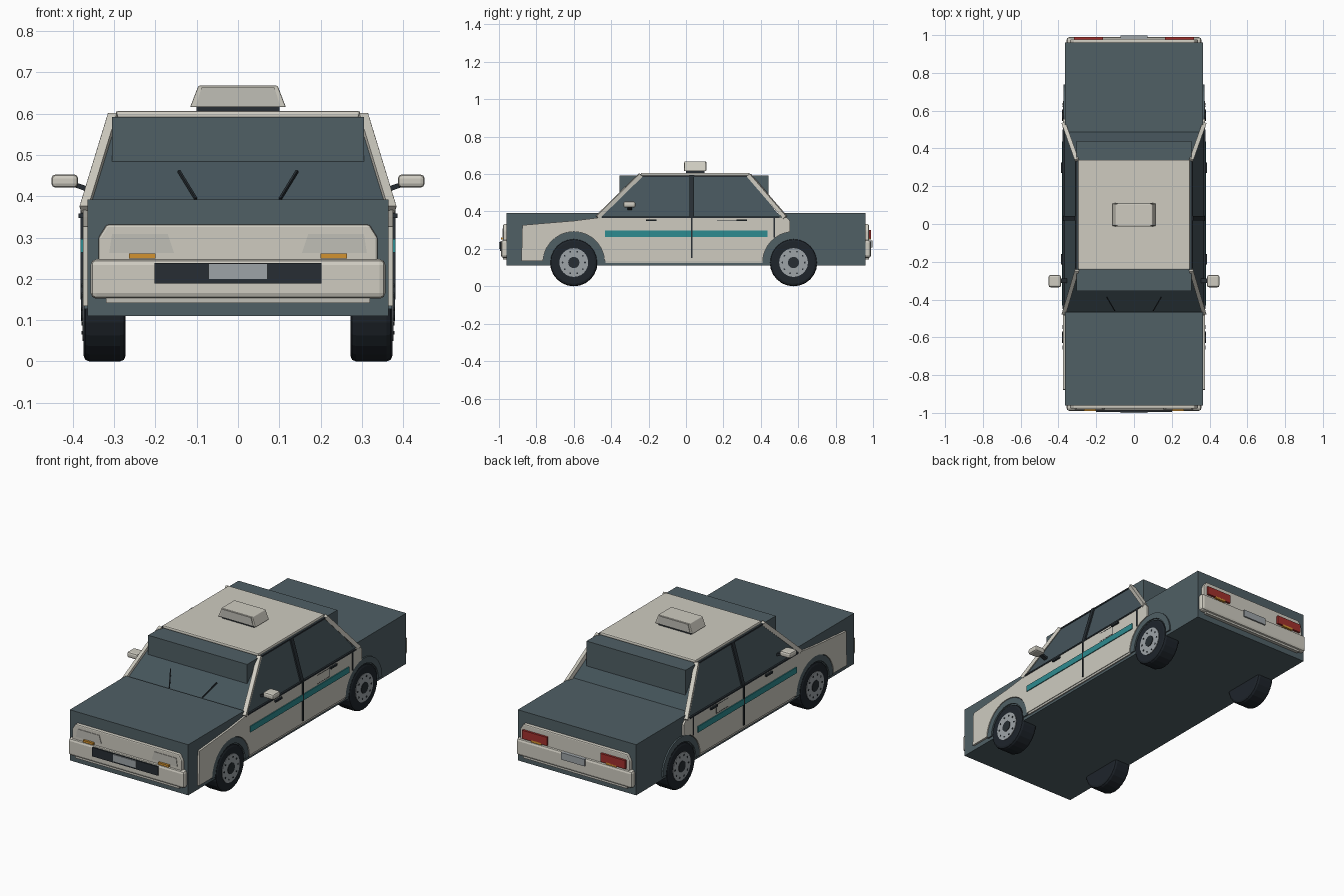
import bpy, bmesh, math
from mathutils import Vector

old = bpy.data.objects.get("Cube")
if old:
    bpy.data.objects.remove(old)


def material(name, r, g, b):
    m = bpy.data.materials.new(name)
    m.use_nodes = True
    m.diffuse_color = (r, g, b, 1)
    m.node_tree.nodes["Principled BSDF"].inputs["Base Color"].default_value = (r, g, b, 1)
    return m


CREAM = material("cream paint", 0.62, 0.60, 0.53)
SLATE = material("slate body", 0.08, 0.115, 0.13)
GLASS = material("dark glass", 0.06, 0.09, 0.105)
TRIM = material("black trim", 0.02, 0.027, 0.033)
TYRE = material("tyre rubber", 0.013, 0.018, 0.024)
SILVER = material("silver grey", 0.34, 0.37, 0.39)
AMBER = material("amber lamp", 0.65, 0.29, 0.03)
RED = material("red lamp", 0.36, 0.03, 0.026)
TEAL = material("teal stripe", 0.027, 0.26, 0.28)
LENS = material("pale lens", 0.53, 0.52, 0.47)


def finish(name, bm, mat, bevel=0):
    bmesh.ops.recalc_face_normals(bm, faces=bm.faces)
    me = bpy.data.meshes.new(name)
    bm.to_mesh(me)
    bm.free()
    me.materials.append(mat)
    ob = bpy.data.objects.new(name, me)
    bpy.context.collection.objects.link(ob)
    if bevel:
        mod = ob.modifiers.new("Bevel", "BEVEL")
        mod.width = bevel
        mod.segments = 2
        mod.limit_method = "ANGLE"
    return ob


def loft(name, ring_a, ring_b, mat, bevel=0):
    """Solid between two matching outlines."""
    bm = bmesh.new()
    a = [bm.verts.new(p) for p in ring_a]
    b = [bm.verts.new(p) for p in ring_b]
    bm.faces.new(a)
    bm.faces.new(b)
    for i in range(len(a)):
        j = (i + 1) % len(a)
        bm.faces.new((a[i], a[j], b[j], b[i]))
    return finish(name, bm, mat, bevel)


def rect(x0, x1, y0, y1, z):
    return [(x0, y0, z), (x1, y0, z), (x1, y1, z), (x0, y1, z)]


def box(name, x, y, z, mat, bevel=0):
    return loft(name, rect(*x, *y, z[0]), rect(*x, *y, z[1]), mat, bevel)


def side_plate(name, outline, x0, x1, mat, bevel=0):
    """Outline in (y, z), extruded along x."""
    return loft(name, [(x0, y, z) for y, z in outline], [(x1, y, z) for y, z in outline], mat, bevel)


def end_plate(name, outline, y0, y1, mat, bevel=0):
    """Outline in (x, z), extruded along y."""
    return loft(name, [(x, y0, z) for x, z in outline], [(x, y1, z) for x, z in outline], mat, bevel)


def beam(name, p, q, w, h, mat):
    p, q = Vector(p), Vector(q)
    d = (q - p).normalized()
    u = d.cross(Vector((0, 0, 1))).normalized()
    v = d.cross(u)
    corners = [u * w + v * h, v * h - u * w, -u * w - v * h, u * w - v * h]
    return loft(name, [p + c for c in corners], [q + c for c in corners], mat)


def arc(cy, cz, r, a0, a1, n=14):
    steps = [math.radians(a0 + (a1 - a0) * i / n) for i in range(n + 1)]
    return [(cy + r * math.cos(a), cz + r * math.sin(a)) for a in steps]


def disc(name, cy, r, x0, x1, mat, bevel=0):
    return side_plate(name, arc(cy, 0.127, r, 0, 345, 23), x0, x1, mat, bevel)


FRONT, REAR, AXLE_Z = -0.6, 0.575, 0.127

# Body shell
box("lower_body", (-0.365, 0.365), (-0.96, 0.96), (0.11, 0.37), SLATE)
box("hood", (-0.365, 0.365), (-0.96, -0.465), (0.36, 0.392), SLATE)
box("trunk", (-0.365, 0.365), (0.485, 0.96), (0.36, 0.392), SLATE)
box("cabin_core", (-0.305, 0.305), (-0.355, 0.44), (0.36, 0.592), SLATE)
loft("window_glass", rect(-0.37, 0.37, -0.475, 0.505, 0.368),
     rect(-0.304, 0.304, -0.245, 0.335, 0.592), GLASS)
box("roof", (-0.297, 0.297), (-0.242, 0.34), (0.588, 0.607), CREAM, 0.007)

# Roof sign
box("sign_base", (-0.1, 0.1), (0.0, 0.1), (0.605, 0.617), TRIM)
loft("roof_sign", rect(-0.116, 0.116, -0.01, 0.108, 0.616),
     rect(-0.096, 0.096, -0.008, 0.106, 0.668), CREAM, 0.003)
end_plate("sign_front_panel", [(-0.102, 0.619), (0.102, 0.619), (0.088, 0.664), (-0.088, 0.664)],
          -0.012, -0.004, LENS)
end_plate("sign_back_panel", [(-0.102, 0.619), (0.102, 0.619), (0.088, 0.664), (-0.088, 0.664)],
          0.102, 0.11, LENS)

# Front and rear ends share a fascia and a bumper
for end, s in (("front", -1), ("rear", 1)):
    def span(a, b):
        return sorted((s * a, s * b))
    end_plate(end + "_fascia", [(-0.338, 0.24), (0.338, 0.24), (0.338, 0.30), (0.318, 0.332),
                                (-0.318, 0.332), (-0.338, 0.30)], *span(0.95, 0.978), CREAM, 0.006)
    box(end + "_bumper", (-0.357, 0.357), span(0.945, 0.989), (0.152, 0.248), CREAM, 0.014)
    box(end + "_bumper_lip", (-0.32, 0.32), span(0.95, 0.978), (0.142, 0.155), LENS)
    for k in (-1, 1):
        side = "_left" if k > 0 else "_right"
        box(end + "_indicator" + side, sorted((k * 0.2, k * 0.264)), span(0.96, 0.99),
            (0.249, 0.261), AMBER)
        if s < 0:
            end_plate("headlight" + side, [(k * 0.155, 0.263), (k * 0.312, 0.263), (k * 0.305, 0.309),
                                           (k * 0.17, 0.309)], -0.981, -0.975, LENS)
        else:
            end_plate("taillight" + side, [(k * 0.165, 0.255), (k * 0.318, 0.255), (k * 0.318, 0.302),
                                           (k * 0.165, 0.302)], 0.97, 0.99, RED)
box("front_bumper_inset", (-0.202, 0.202), (-0.995, -0.98), (0.189, 0.239), TRIM)
box("front_number_plate", (-0.072, 0.072), (-1.0, -0.99), (0.199, 0.237), SILVER)
box("rear_number_plate", (-0.072, 0.072), (0.98, 0.997), (0.207, 0.246), SILVER)

# Everything that repeats on both sides
door_panel = ([(-0.88, 0.135)] + arc(FRONT, AXLE_Z, 0.165, 177, 3)
              + arc(REAR, AXLE_Z, 0.165, 177, 97, 8)
              + [(0.555, 0.35), (0.54, 0.368), (-0.46, 0.368), (-0.6, 0.35), (-0.875, 0.327)])

for k, side in ((1, "_left"), (-1, "_right")):
    def plate(name, y0, y1, z0, z1, x0, x1, mat, bevel=0):
        return box(name + side, sorted((k * x0, k * x1)), (y0, y1), (z0, z1), mat, bevel)

    side_plate("side_panel" + side, door_panel, k * 0.36, k * 0.376, CREAM)
    plate("sill", -0.43, 0.41, 0.124, 0.136, 0.36, 0.372, LENS)
    plate("stripe", -0.432, 0.436, 0.264, 0.297, 0.37, 0.381, TEAL)
    plate("waist_trim", -0.45, 0.5, 0.364, 0.372, 0.36, 0.379, TRIM)
    plate("door_seam", 0.027, 0.034, 0.15, 0.367, 0.37, 0.382, TRIM)
    plate("rear_door_seam", 0.469, 0.475, 0.262, 0.367, 0.37, 0.378, TRIM)

    # Door handles and fine outlines of the fuel flap
    for door, y in (("front", -0.215), ("rear", 0.27)):
        plate(door + "_handle", y, y + 0.056, 0.348, 0.358, 0.37, 0.386, TRIM)
    for z in (0.305, 0.352):
        plate("flap_line", 0.165, 0.27, z, z + 0.002, 0.37, 0.377, TRIM)
    plate("flap_edge", 0.269, 0.271, 0.305, 0.354, 0.37, 0.377, TRIM)

    # Pillars and window surrounds
    beam("front_pillar" + side, (k * 0.371, -0.474, 0.368), (k * 0.302, -0.243, 0.594),
         0.011, 0.011, CREAM)
    beam("rear_pillar" + side, (k * 0.371, 0.53, 0.368), (k * 0.302, 0.336, 0.594),
         0.011, 0.011, CREAM)
    beam("middle_pillar" + side, (k * 0.372, 0.03, 0.368), (k * 0.306, 0.03, 0.592),
         0.012, 0.006, TRIM)
    beam("roof_seal" + side, (k * 0.305, -0.24, 0.589), (k * 0.305, 0.335, 0.589),
         0.004, 0.004, TRIM)

    # Mirrors and wipers
    beam("mirror_arm" + side, (k * 0.35, -0.3, 0.412), (k * 0.4, -0.3, 0.43), 0.012, 0.006, TRIM)
    plate("mirror", -0.335, -0.27, 0.421, 0.453, 0.387, 0.452, CREAM, 0.01)
    beam("wiper" + side, (k * 0.102, -0.459, 0.394), (k * 0.143, -0.389, 0.461),
         0.003, 0.003, TRIM)

    # Wheels with arches
    for axle, y in (("front", FRONT), ("rear", REAR)):
        name = axle + "_wheel" + side
        lip = arc(y, AXLE_Z, 0.163, 0, 180) + arc(y, AXLE_Z, 0.13, 180, 0)
        side_plate(axle + "_arch" + side, lip, k * 0.355, k * 0.373, SLATE)
        disc(name + "_tyre", y, 0.127, k * 0.272, k * 0.374, TYRE, 0.014)
        disc(name + "_hubcap", y, 0.077, k * 0.36, k * 0.377, SILVER)
        disc(name + "_hub", y, 0.03, k * 0.36, k * 0.38, TRIM)
        for i in range(10):
            a = math.tau * i / 10
            cy, cz = y + 0.06 * math.cos(a), AXLE_Z + 0.06 * math.sin(a)
            side_plate(name + "_vent", arc(cy, cz, 0.005, 0, 300, 5), k * 0.37, k * 0.379, TRIM)
